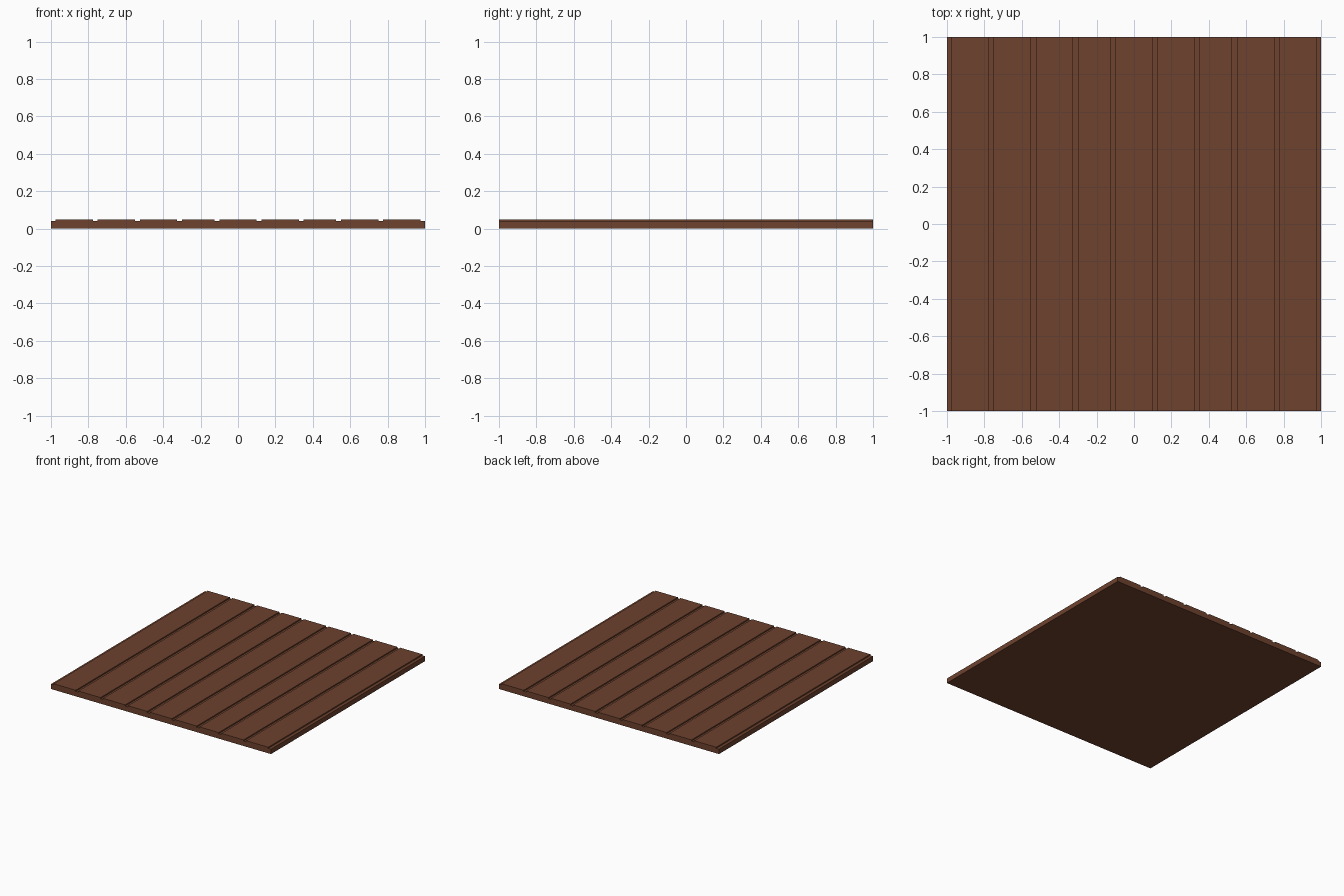
import bpy, bmesh

if "Cube" in bpy.data.objects:
    bpy.data.objects.remove(bpy.data.objects["Cube"])

U = 0.025            # layout unit; every groove is one unit wide
TOP, GROOVE = 0.05, 0.04
# plank spans across x, in layout units
PLANKS = [(-39, -31), (-30, -22), (-21, -13), (-12, -5), (-4, 4),
          (5, 13), (14, 21), (22, 30), (31, 39)]

wood = bpy.data.materials.new("brown wood")
wood.diffuse_color = (0.155, 0.054, 0.027, 1)
wood.use_nodes = True
wood.node_tree.nodes["Principled BSDF"].inputs["Base Color"].default_value = wood.diffuse_color

# stepped cross-section: flat underside, raised planks, shallow grooves
profile = [(1, 0), (-1, 0), (-1, GROOVE)]
for a, b in PLANKS:
    profile += [(a * U, GROOVE), (a * U, TOP), (b * U, TOP), (b * U, GROOVE)]
profile.append((1, GROOVE))

# extrude the section along the planks
bm = bmesh.new()
face = bm.faces.new([bm.verts.new((x, -1, z)) for x, z in profile])
ext = bmesh.ops.extrude_face_region(bm, geom=[face], use_keep_orig=True)
moved = [g for g in ext["geom"] if isinstance(g, bmesh.types.BMVert)]
bmesh.ops.translate(bm, vec=(0, 2, 0), verts=moved)
bmesh.ops.recalc_face_normals(bm, faces=bm.faces[:])

mesh = bpy.data.meshes.new("plank_floor")
bm.to_mesh(mesh)
bm.free()
mesh.materials.append(wood)
bpy.context.collection.objects.link(bpy.data.objects.new("plank_floor", mesh))
